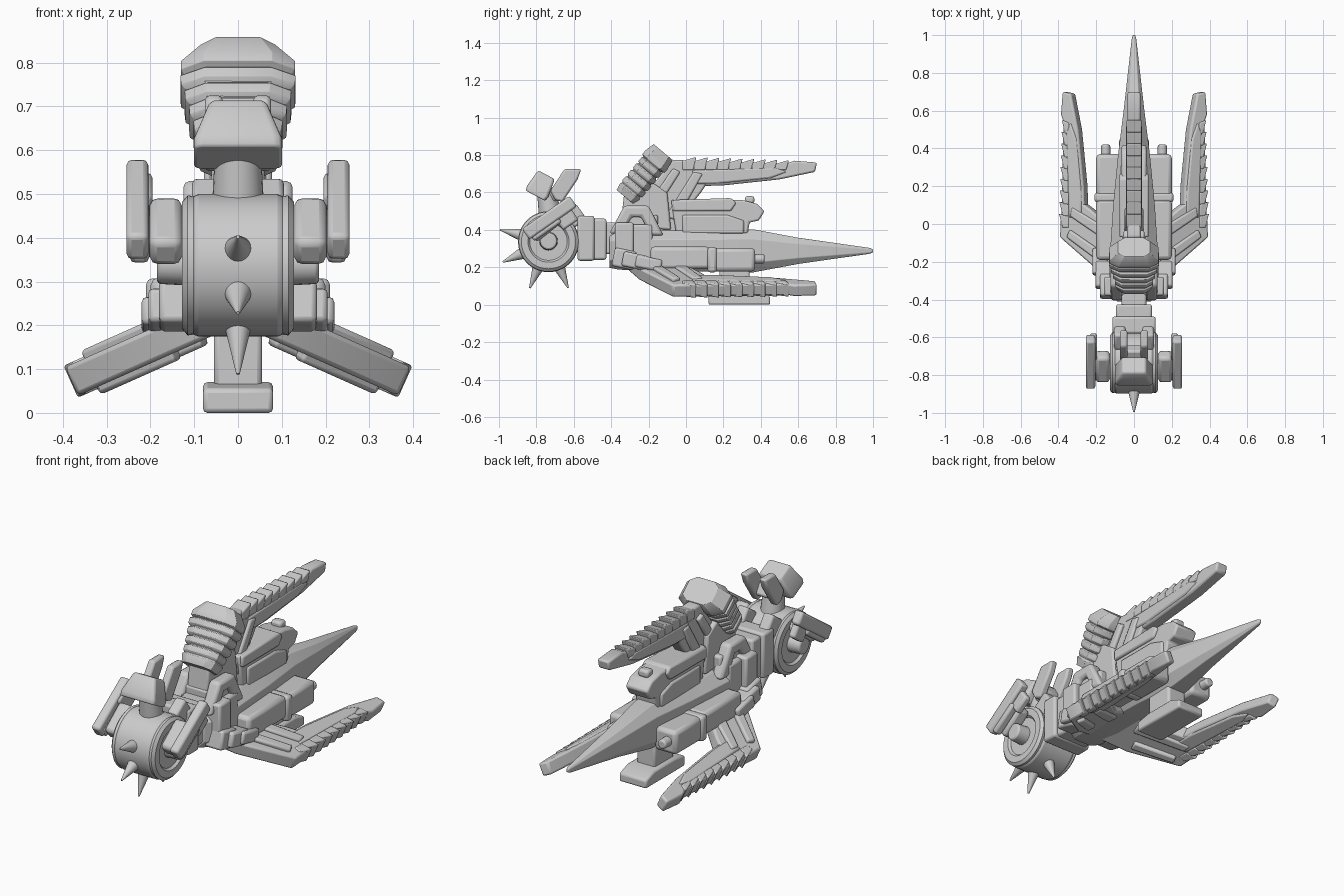
import bpy, bmesh, math
from mathutils import Matrix, Vector

if "Cube" in bpy.data.objects:
    bpy.data.objects.remove(bpy.data.objects["Cube"])

R = lambda deg, ax: Matrix.Rotation(math.radians(deg), 4, ax)
T = lambda x, y, z: Matrix.Translation((x, y, z))


def finish(name, bm, mat=None, mirror=False, bevel=0.01):
    if mat is not None:
        bm.transform(mat)
    bmesh.ops.recalc_face_normals(bm, faces=bm.faces)
    me = bpy.data.meshes.new(name)
    bm.to_mesh(me)
    bm.free()
    ob = bpy.data.objects.new(name, me)
    bpy.context.collection.objects.link(ob)
    if bevel:
        b = ob.modifiers.new("bevel", 'BEVEL')
        b.width, b.segments, b.limit_method = bevel, 2, 'ANGLE'
    if mirror:
        ob.modifiers.new("mirror", 'MIRROR')
    return ob


def prism(name, pts, x0, x1, mat=None, mirror=False, bevel=0.01):
    """Extrude a (y, z) outline from x0 to x1."""
    bm = bmesh.new()
    f = bm.faces.new([bm.verts.new((x0, y, z)) for y, z in pts])
    g = bmesh.ops.extrude_face_region(bm, geom=[f])
    bmesh.ops.translate(bm, vec=(x1 - x0, 0, 0),
                        verts=[v for v in g['geom'] if isinstance(v, bmesh.types.BMVert)])
    return finish(name, bm, mat, mirror, bevel)


def box(name, c, size, rx=0, mirror=False, bevel=0.012):
    bm = bmesh.new()
    bmesh.ops.create_cube(bm, size=1)
    bm.transform(Matrix.Diagonal((*size, 1)))
    return finish(name, bm, T(*c) @ R(rx, 'X'), mirror, bevel)


def cone(name, p, q, r1, r2, seg=24, mirror=False, bevel=0.008):
    p, q = Vector(p), Vector(q)
    bm = bmesh.new()
    bmesh.ops.create_cone(bm, cap_ends=True, segments=seg, radius1=r1, radius2=r2, depth=(q - p).length)
    m = T(*((p + q) / 2)) @ (q - p).to_track_quat('Z', 'Y').to_matrix().to_4x4()
    return finish(name, bm, m, mirror, bevel)


def loft(name, secs, mat, k=0.55, bevel=0.006):
    """Skin chamfered rectangles (s, half x, half y) along local z."""
    bm = bmesh.new()
    rings = []
    for s, a, b in secs:
        o = [(a, -k * b), (a, k * b), (k * a, b), (-k * a, b),
             (-a, k * b), (-a, -k * b), (-k * a, -b), (k * a, -b)]
        rings.append([bm.verts.new((x, y, s)) for x, y in o])
    for r, t in zip(rings, rings[1:]):
        for i in range(8):
            bm.faces.new((r[i], r[(i + 1) % 8], t[(i + 1) % 8], t[i]))
    bm.faces.new(rings[0])
    bm.faces.new(rings[-1])
    return finish(name, bm, mat, False, bevel)


# Fuselage tapering to a long tail spike
loft("fuselage", [(-0.41, .09, .09), (-0.36, .13, .10), (-0.2, .13, .11), (0.1, .11, .11),
                  (0.36, .085, .115), (0.6, .055, .07), (0.98, .012, .016), (1.0, .006, .008)],
     T(0, 0, .288) @ R(-90, 'X'))
box("body_collar", (0, -.33, .33), (.32, .10, .22))
box("body_collar_rear", (0, -.24, .33), (.26, .12, .2))
box("neck", (0, -.42, .355), (.13, .14, .17))
box("front_frame", (0, -.535, .355), (.23, .09, .24))
box("frame_front_rear", (0, -.47, .35), (.19, .09, .22))
box("frame_top_blocks", (.075, -.6, .47), (.06, .1, .1), 35, mirror=True)

# Front drum with rims and spikes
WY, WZ = -.735, .337
cone("drum", (-.115, WY, WZ), (.115, WY, WZ), .163, .163, 40, bevel=.025)
bm = bmesh.new()
ring = []
for x, r in [(.08, .155), (.115, .16), (.128, .145), (.128, .11), (.116, .1), (.08, .1)]:
    ring.append([bm.verts.new((x, WY + r * math.cos(i * math.tau / 40), WZ + r * math.sin(i * math.tau / 40)))
                 for i in range(40)])
for a, b in zip(ring, ring[1:] + ring[:1]):
    for i in range(40):
        bm.faces.new((a[i], a[(i + 1) % 40], b[(i + 1) % 40], b[i]))
finish("drum_rim", bm, None, True, 0)
for deg, base in ((166, .035), (204, .035), (248, .033), (293, .033)):
    d = Vector((0, math.cos(math.radians(deg)), math.sin(math.radians(deg))))
    c = Vector((0, WY, WZ))
    cone("drum_spike", c + d * .14, c + d * .268, base, .004, 20, bevel=0)

# Shoulder blocks and tilted arm plates beside the drum
cone("arm_axle", (.1, WY, .34), (.185, WY, .34), .05, .045, 20, mirror=True)
box("arm_inner", (.165, -.755, .415), (.075, .17, .075), 38, True, .018)
box("arm_plate_low", (.225, -.755, .415), (.045, .18, .06), 35, True)
box("arm_plate_high", (.23, -.73, .465), (.05, .31, .07), 35, True)
box("arm_plate_rear", (.215, -.65, .475), (.04, .1, .12), 35, True)

# Head on a ball neck, with two rear horn plates
cone("head_neck", (0, -.725, .46), (0, -.745, .61), .06, .052, 24, bevel=.015)
loft("head", [(-.065, .1, .058), (-.04, .1, .064), (.05, .068, .052), (.062, .06, .045)],
     T(0, -.775, .64) @ R(-28, 'X'), .85)
prism("horn_plate", [(-.70, .56), (-.725, .61), (-.65, .725), (-.56, .725), (-.58, .67), (-.66, .55)],
      .035, .075, mirror=True)
box("head_back", (0, -.69, .60), (.11, .08, .07), 30)

# Wing: local x is thickness, local z is distance from the body
ARM = [(-.33, .08), (-.25, .25), (-.07, .475), (.03, .47), (.1, .43), (.12, .36), (.08, .3),
       (-.0, .2), (-.02, .06)]
BLADE = [(-.07, .47), (.54, .455), (.58, .47), (.7, .46), (.69, .41), (.5, .37), (.2, .338),
         (.1, .335), (.02, .32)]
RAIL = [(.05, .345), (.03, .42), (.48, .435), (.54, .41), (.45, .375), (.15, .345)]
STRUT = [(-.2, .24), (-.07, .43), (-.03, .41), (-.15, .22)]
STRUT2 = [(-.11, .17), (.04, .41), (.09, .4), (-.05, .15)]


def wing(name, m, mirror, tooth):
    prism(name + "_arm", ARM, -.036, .036, m, mirror)
    prism(name + "_blade", BLADE, -.034, .034, m, mirror)
    prism(name + "_rail", RAIL, -.042, .042, m, mirror)
    prism(name + "_strut", STRUT, -.055, .055, m, mirror)
    prism(name + "_strut_rear", STRUT2, -.05, .05, m, mirror)
    for i in range(9):
        y = -.02 + i * .062
        top = tooth - i * .002
        prism(name + "_feather", [(y, .42), (y, top - .022), (y + .075, top), (y + .06, .42)],
              -.04, .04, m, mirror, .006)


wing("top_wing", T(0, 0, .3), False, .49)
wing("side_wing", T(-.053, 0, .265) @ R(114, 'Y'), True, .478)

# Ribbed stack in front of the top wing
secs = [(0, .085, .06), (.04, .1, .068)]
for i in range(4):
    s = .05 + i * .045
    w = .1 + i * .01
    secs += [(s, w - .008, .062), (s + .01, w, .07), (s + .035, w + .002, .07), (s + .042, w - .008, .062)]
secs += [(.235, .13, .078), (.26, .13, .078), (.315, .085, .066)]
loft("ribbed_stack", secs, T(0, -.325, .575) @ R(-40, 'X'), .6, .006)
prism("stack_base", [(-.35, .42), (-.33, .6), (-.22, .68), (-.1, .6), (-.08, .4)], -.06, .06)

# Stepped roots of the side wings
for i, (x, y, w, l, h) in enumerate([(.13, -.33, .1, .12, .1), (.16, -.27, .09, .14, .08), (.18, -.2, .08, .14, .065)]):
    box("wing_root_step", (x, y, .245 - i * .012), (w, l, h), -12, True)

# Bent side pipes
prism("bent_pipe", [(-.41, .38), (-.33, .53), (-.2, .53), (-.12, .37), (-.19, .37), (-.24, .47),
                    (-.29, .47), (-.34, .38)], .06, .125, mirror=True, bevel=.015)
box("pipe_core", (0, -.25, .43), (.2, .2, .1))

# Upper pod under the top wing
prism("upper_pod", [(-.08, .56), (.3, .56), (.38, .54), (.42, .50), (.39, .45), (.34, .44),
                    (.33, .38), (-.05, .36)], -.065, .065)
prism("pod_side_plate", [(-.07, .5), (-.07, .56), (.24, .57), (.27, .545), (.24, .5)], -.078, .078)
prism("pod_lower_plate", [(-.02, .38), (-.02, .48), (.22, .48), (.31, .45), (.31, .38)], -.075, .075)
box("pod_latch", (0, .34, .56), (.06, .05, .04))

# Lower side engines with nozzles
box("engine_front", (.14, -.03, .25), (.12, .32, .12), mirror=True, bevel=.02)
box("engine_collar", (.145, .14, .24), (.13, .05, .135), mirror=True, bevel=.015)
box("engine_rear", (.135, .25, .24), (.13, .24, .125), mirror=True, bevel=.02)
cone("engine_nozzle", (.15, .35, .245), (.15, .42, .245), .026, .024, 20, mirror=True)

# Foot below the body
box("foot_stem", (0, .26, .13), (.11, .16, .16))
prism("foot", [(.12, 0), (.12, .055), (.2, .07), (.38, .07), (.45, .045), (.45, 0)], -.08, .08)

bpy.ops.object.select_all(action='SELECT')
bpy.context.view_layer.objects.active = bpy.context.selected_objects[0]
bpy.ops.object.shade_smooth_by_angle(angle=math.radians(35))
